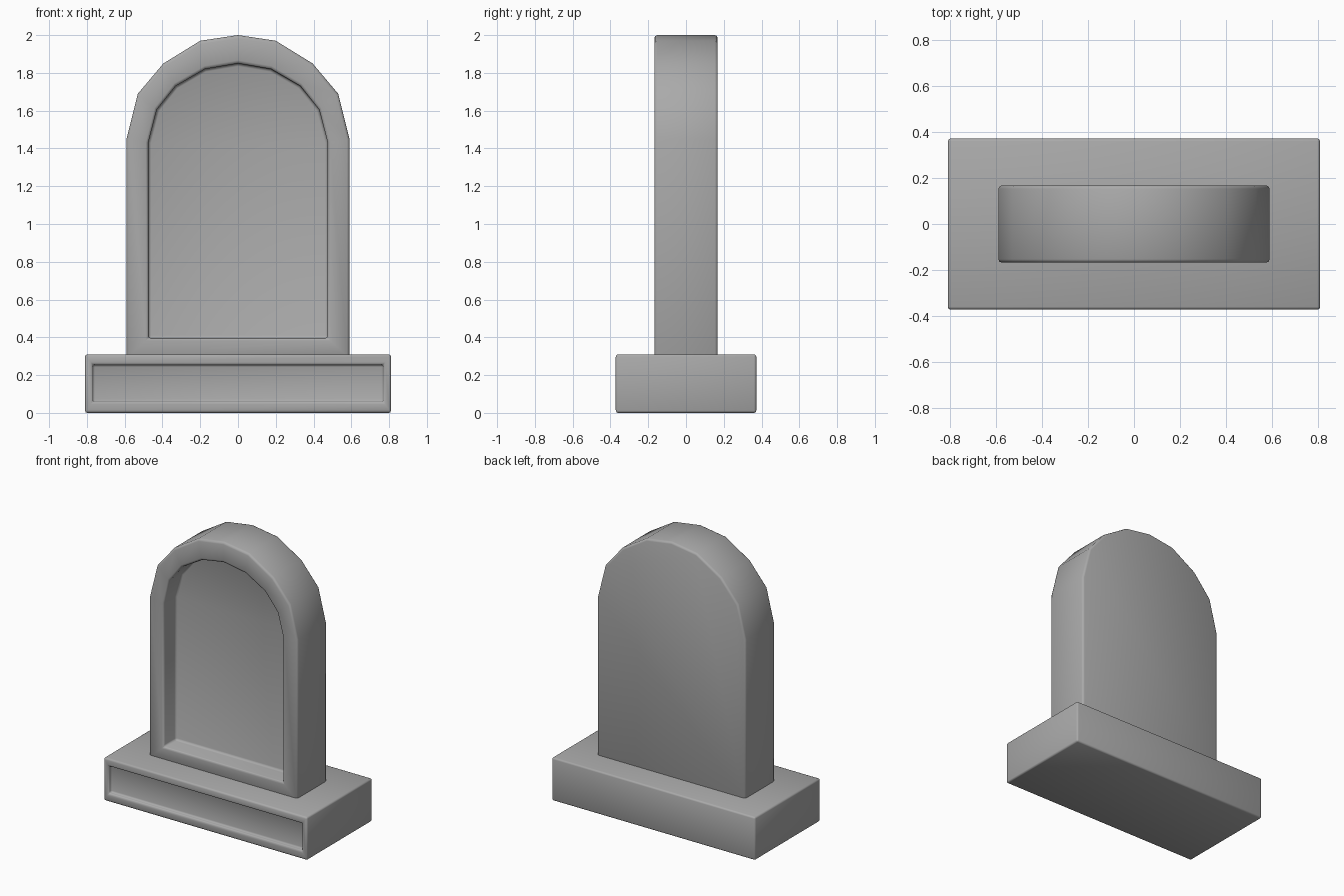
import bpy
import bmesh

cube = bpy.data.objects.get("Cube")
if cube:
    bpy.data.objects.remove(cube, do_unlink=True)

stone = bpy.data.materials.new("grey_stone")
stone.use_nodes = True
grey = (0.4, 0.4, 0.4, 1)
stone.diffuse_color = grey
stone.node_tree.nodes["Principled BSDF"].inputs["Base Color"].default_value = grey


def mirrored(half):
    """Closed outline from its right half, listed bottom to top."""
    return half + [(-x, z) for x, z in reversed(half) if x > 0]


def recessed_block(name, outer, inner, front, back, depth, bevel):
    """Extruded outline whose front face has a sunken panel."""
    bm = bmesh.new()
    rings = [[bm.verts.new((x, y, z)) for x, z in outline]
             for outline, y in ((outer, back), (outer, front),
                                (inner, front), (inner, front + depth))]
    n = len(outer)
    for a, b in zip(rings, rings[1:]):
        for i in range(n):
            j = (i + 1) % n
            bm.faces.new((a[i], a[j], b[j], b[i]))
    bm.faces.new(rings[0])
    bm.faces.new(rings[-1])
    bmesh.ops.recalc_face_normals(bm, faces=bm.faces)
    mesh = bpy.data.meshes.new(name)
    bm.to_mesh(mesh)
    bm.free()
    mesh.materials.append(stone)
    mesh.shade_smooth()
    obj = bpy.data.objects.new(name, mesh)
    bpy.context.collection.objects.link(obj)
    # Soft worn edges
    mod = obj.modifiers.new("soft_edges", "BEVEL")
    mod.width = bevel
    mod.segments = 2
    mod.limit_method = "ANGLE"
    mod.angle_limit = 0.8
    return obj


# Arched upright slab with a deep niche
slab = mirrored([(0.59, 0.29), (0.59, 1.45), (0.53, 1.69),
                 (0.395, 1.85), (0.2, 1.97), (0, 2)])
niche = mirrored([(0.475, 0.395), (0.475, 1.43), (0.43, 1.605),
                  (0.33, 1.73), (0.175, 1.82), (0, 1.85)])
recessed_block("arched_slab", slab, niche, -0.168, 0.168, 0.14, 0.015)

# Plinth with a shallow front panel
plinth = mirrored([(0.81, 0), (0.81, 0.31)])
panel = mirrored([(0.77, 0.06), (0.77, 0.255)])
recessed_block("plinth", plinth, panel, -0.372, 0.372, 0.03, 0.012)
